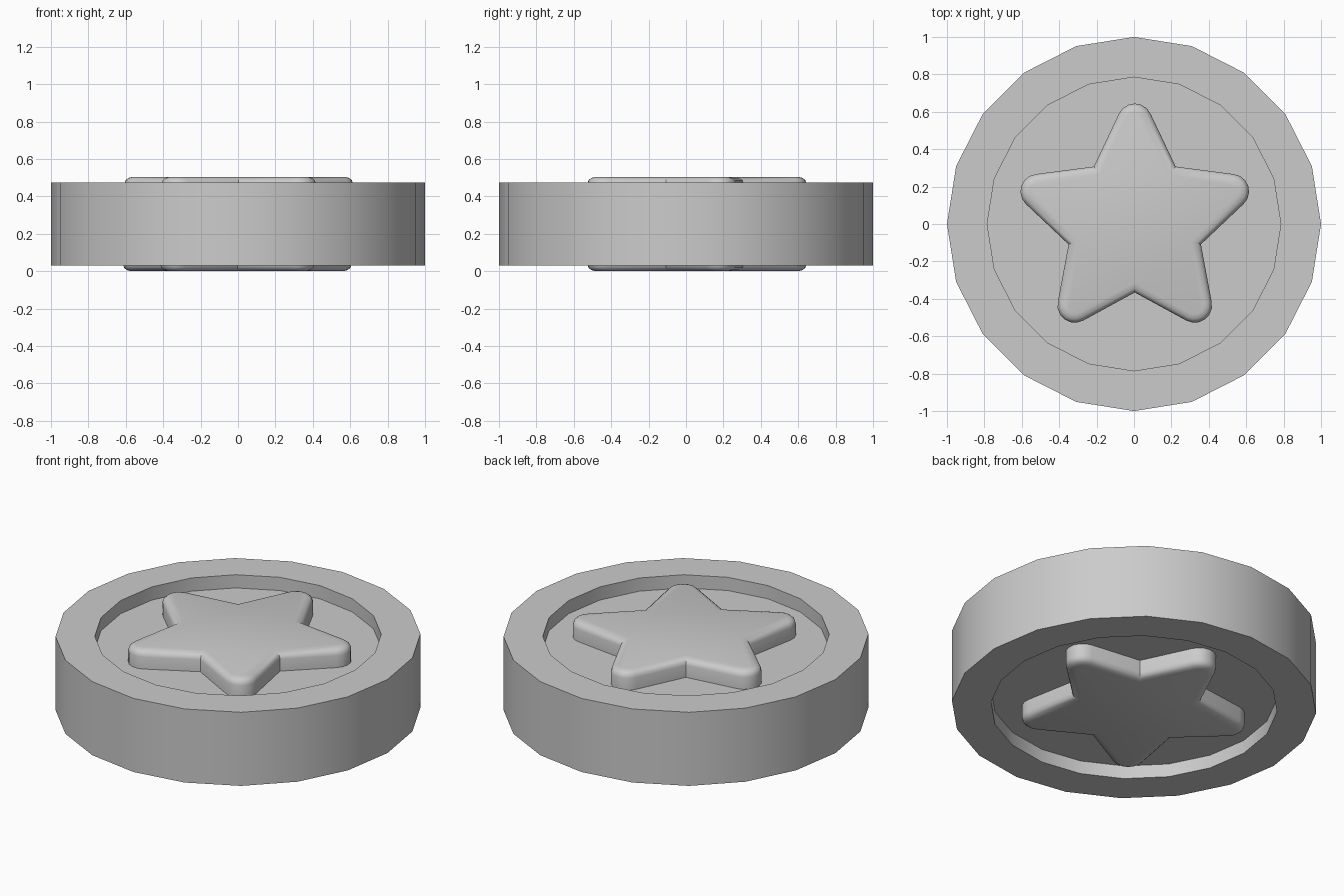
import bpy, bmesh
from math import sin, cos, pi, radians

if "Cube" in bpy.data.objects:
    bpy.data.objects.remove(bpy.data.objects["Cube"])

MID = 0.2525  # half height of the whole piece


def finish(name, bm):
    bmesh.ops.recalc_face_normals(bm, faces=bm.faces)
    me = bpy.data.meshes.new(name)
    bm.to_mesh(me)
    bm.free()
    ob = bpy.data.objects.new(name, me)
    bpy.context.collection.objects.link(ob)
    bpy.ops.object.select_all(action='DESELECT')
    ob.select_set(True)
    bpy.context.view_layer.objects.active = ob
    bpy.ops.object.shade_smooth_by_angle(angle=radians(35))
    return ob


def loft(name, rings):
    """Skin a stack of equal-length rings and cap both ends."""
    bm = bmesh.new()
    loops = [[bm.verts.new(p) for p in ring] for ring in rings]
    n = len(loops[0])
    for a, b in zip(loops, loops[1:]):
        for i in range(n):
            j = (i + 1) % n
            bm.faces.new((a[i], a[j], b[j], b[i]))
    bm.faces.new(loops[0])
    bm.faces.new(loops[-1])
    return finish(name, bm)


def circle(r, z, n=20):
    return [(r * cos(2 * pi * i / n), r * sin(2 * pi * i / n), z) for i in range(n)]


def star(inset, z, dx):
    """Five-pointed outline with rounded tips, shrunk by inset."""
    pts = []
    for k in range(5):
        a = pi / 2 + k * 2 * pi / 5
        for s in range(-3, 4):
            t = a + radians(22 * s)
            r = 0.093 - inset
            pts.append((0.545 * cos(a) + r * cos(t), 0.545 * sin(a) + r * sin(t)))
        v = a + pi / 5
        r = 0.372 - inset / sin(radians(60))
        pts.append((r * cos(v), r * sin(v)))
    return [(x + dx, y + 0.006, z) for x, y in pts]


# Twenty-sided disc with a shallow recess on both faces
disc_profile = [(0.785, 0.395), (0.785, 0.475), (1, 0.475),
                (1, 0.03), (0.785, 0.03), (0.785, 0.11)]
loft("coin_disc", [circle(r, z) for r, z in disc_profile])

# Raised star with a rounded edge on each face
star_profile = [(0, 0.13), (0, 0.215), (0.006, 0.234), (0.02, 0.246), (0.045, MID)]
for name, side in (("top_star", 1), ("bottom_star", -1)):
    loft(name, [star(d, MID + side * h, 0.004 * side) for d, h in star_profile])
